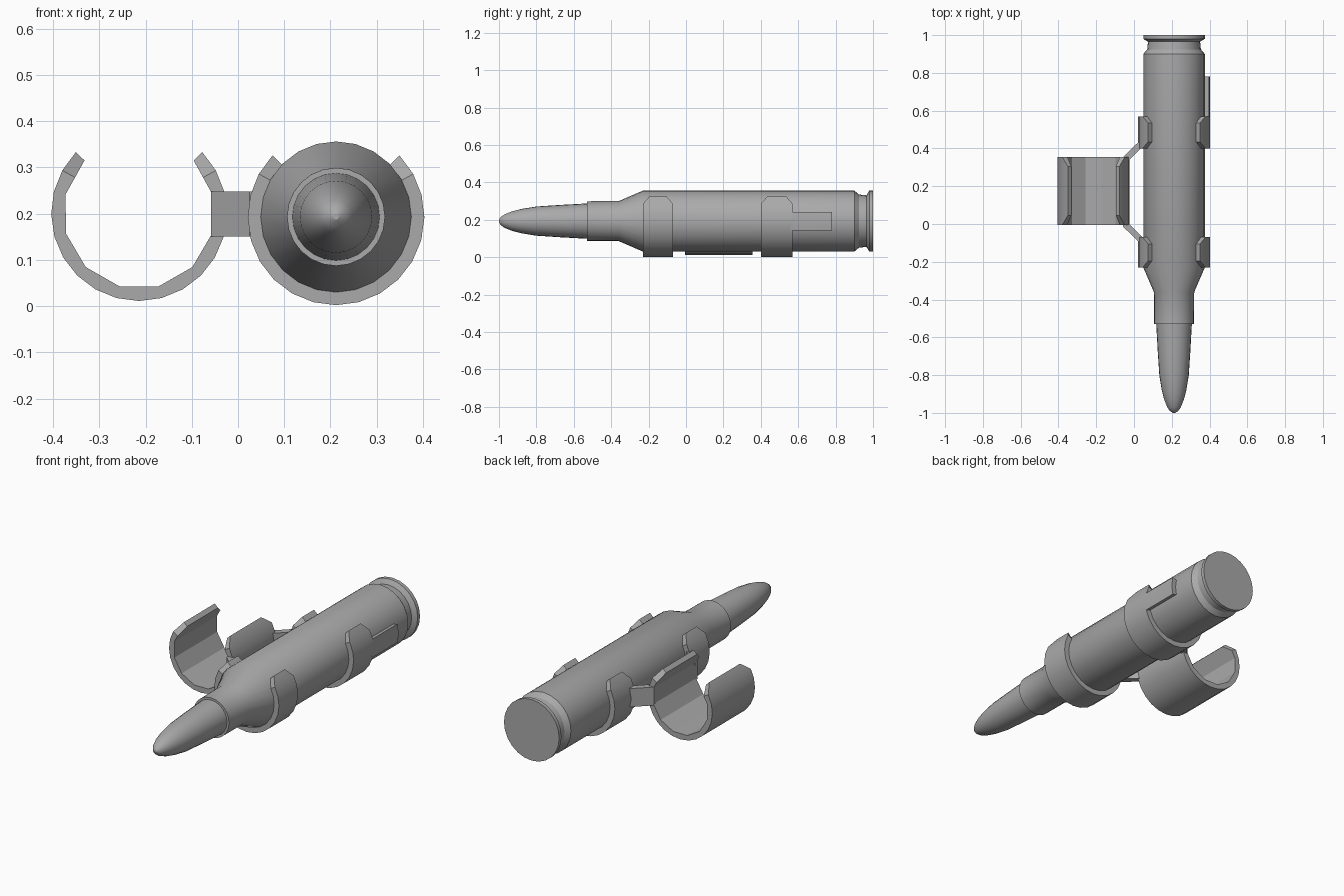
import bpy
import bmesh
from math import sin, cos, radians, pi
from mathutils import Vector

cube = bpy.data.objects.get("Cube")
if cube:
    bpy.data.objects.remove(cube, do_unlink=True)

grey = bpy.data.materials.new("plain_grey")
grey.use_nodes = True
grey.diffuse_color = (0.4, 0.4, 0.4, 1)
grey.node_tree.nodes["Principled BSDF"].inputs["Base Color"].default_value = (0.4, 0.4, 0.4, 1)


def finish(name, bm, angle):
    bmesh.ops.recalc_face_normals(bm, faces=bm.faces)
    mesh = bpy.data.meshes.new(name)
    bm.to_mesh(mesh)
    bm.free()
    mesh.materials.append(grey)
    obj = bpy.data.objects.new(name, mesh)
    bpy.context.collection.objects.link(obj)
    bpy.ops.object.select_all(action='DESELECT')
    obj.select_set(True)
    bpy.context.view_layer.objects.active = obj
    bpy.ops.object.shade_smooth_by_angle(angle=radians(angle))
    return obj


def bridge(bm, rings):
    """Skin consecutive closed rings and cap both ends."""
    for a, b in zip(rings, rings[1:]):
        n = len(a)
        for i in range(n):
            j = (i + 1) % n
            bm.faces.new((a[i], a[j], b[j], b[i]))
    bm.faces.new(rings[0])
    bm.faces.new(rings[-1])


def lathe(name, profile, cx, cz, sides=24):
    """Turn a (y, radius) profile around an axis running along y."""
    bm = bmesh.new()
    rings = [[bm.verts.new((cx + r * sin(2 * pi * i / sides), y,
                            cz + r * cos(2 * pi * i / sides)))
              for i in range(sides)] for y, r in profile]
    bridge(bm, rings)
    return finish(name, bm, 28)


def shell(name, cx, cz, r_out, r_in, y0, y1, start, end, steps, chamfer=0, faceted=False):
    """Curved strip around an axis along y, with clipped corners at its ends."""
    bm = bmesh.new()
    angles = [radians(start + (end - start) * i / steps) for i in range(steps + 1)]

    def point(r, a):
        return Vector((cx + r * cos(a), 0, cz + r * sin(a)))

    rings = []
    for i, a in enumerate(angles):
        c = chamfer if i in (0, steps) else 0
        outer, inner = point(r_out, a), point(r_in, a)
        if faceted and i % 2:
            inner = (point(r_in, angles[i - 1]) + point(r_in, angles[i + 1])) / 2
        lo, hi = Vector((0, y0 + c, 0)), Vector((0, y1 - c, 0))
        rings.append([bm.verts.new(p) for p in (outer + lo, outer + hi, inner + hi, inner + lo)])
    bridge(bm, rings)
    return finish(name, bm, 20)


AX, AZ = 0.212, 0.193

# Cartridge: pointed bullet seated in a necked case with an extraction groove
lathe("bullet", [(-1, 0.006), (-0.99, 0.022), (-0.97, 0.036), (-0.93, 0.052),
                 (-0.88, 0.065), (-0.8, 0.078), (-0.68, 0.086), (-0.5, 0.096)], AX, AZ)
lathe("case", [(-0.53, 0.106), (-0.36, 0.107), (-0.23, 0.163), (0.9, 0.163),
               (0.925, 0.142), (0.965, 0.138), (0.98, 0.163), (1, 0.163)], AX, AZ)

# Pair of clips that cradle the case
for name, y0, y1 in (("front_clip", -0.23, -0.07), ("rear_clip", 0.4, 0.57)):
    shell(name, AX, AZ, 0.191, 0.162, y0, y1, 44, -224, 18, 0.035)

# Release tab behind the rear clip
shell("side_tab", AX, AZ, 0.191, 0.166, 0.56, 0.78, 15, -15, 2)

# Wide open clip beside the cartridge
shell("wide_clip", -0.214, 0.201, 0.19, 0.164, -0.005, 0.355, 44, -224, 18, 0.05, True)

# Slanted arms joining the wide clip to the cradle clips, mirrored about its middle
MID = 0.17
for name, side in (("front_arm", -1), ("rear_arm", 1)):
    bm = bmesh.new()
    outline = [(-0.058, 0.165), (-0.03, 0.165), (0.045, 0.24), (0.045, 0.265), (0.025, 0.265), (-0.058, 0.184)]
    rings = [[bm.verts.new((x, MID + side * d, z)) for x, d in outline] for z in (0.15, 0.248)]
    bridge(bm, rings)
    finish(name, bm, 20)
